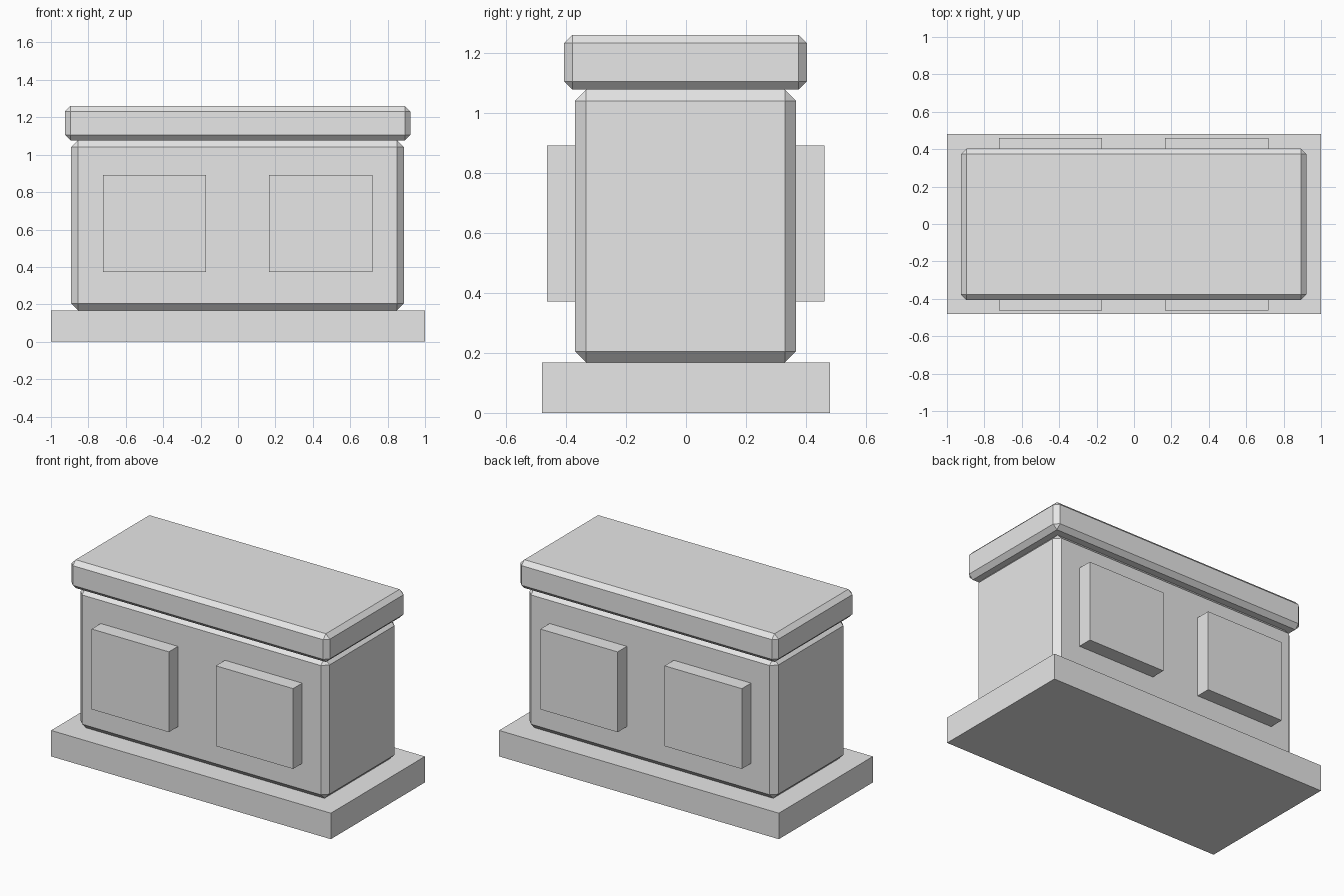
import bpy

# Remove the default cube only
old = bpy.data.objects.get("Cube")
if old:
    bpy.data.objects.remove(old, do_unlink=True)

# Single stone colour
stone = bpy.data.materials.new("light_grey_stone")
stone.use_nodes = True
GREY = (0.8, 0.8, 0.8, 1.0)
stone.diffuse_color = GREY
for node in stone.node_tree.nodes:
    if node.type == 'BSDF_PRINCIPLED':
        node.inputs["Base Color"].default_value = GREY


def block(name, x, y, z, chamfer=0.0):
    """Box spanning the given (min, max) ranges, with optional flat chamfer."""
    spans = (x, y, z)
    bpy.ops.mesh.primitive_cube_add(size=1, location=[(a + b) / 2 for a, b in spans])
    ob = bpy.context.object
    ob.name = name
    ob.scale = [b - a for a, b in spans]
    bpy.ops.object.transform_apply(location=False, rotation=False, scale=True)
    ob.data.materials.append(stone)
    if chamfer:
        mod = ob.modifiers.new("chamfer", 'BEVEL')
        mod.width = chamfer
        mod.segments = 1
        mod.limit_method = 'NONE'
    return ob


# Plinth, chest body and lid slab
block("plinth", (-1, 1), (-0.48, 0.48), (0, 0.168))
block("body", (-0.892, 0.888), (-0.37, 0.367), (0.168, 1.077), 0.037)
block("lid", (-0.924, 0.921), (-0.406, 0.403), (1.077, 1.26), 0.028)

# Raised square panels, two on each long side
for side, x in (("right", (-0.722, -0.17)), ("left", (0.166, 0.718))):
    block("front_panel_" + side, x, (-0.463, -0.36), (0.372, 0.891))
    block("back_panel_" + side, x, (0.357, 0.461), (0.372, 0.891))
